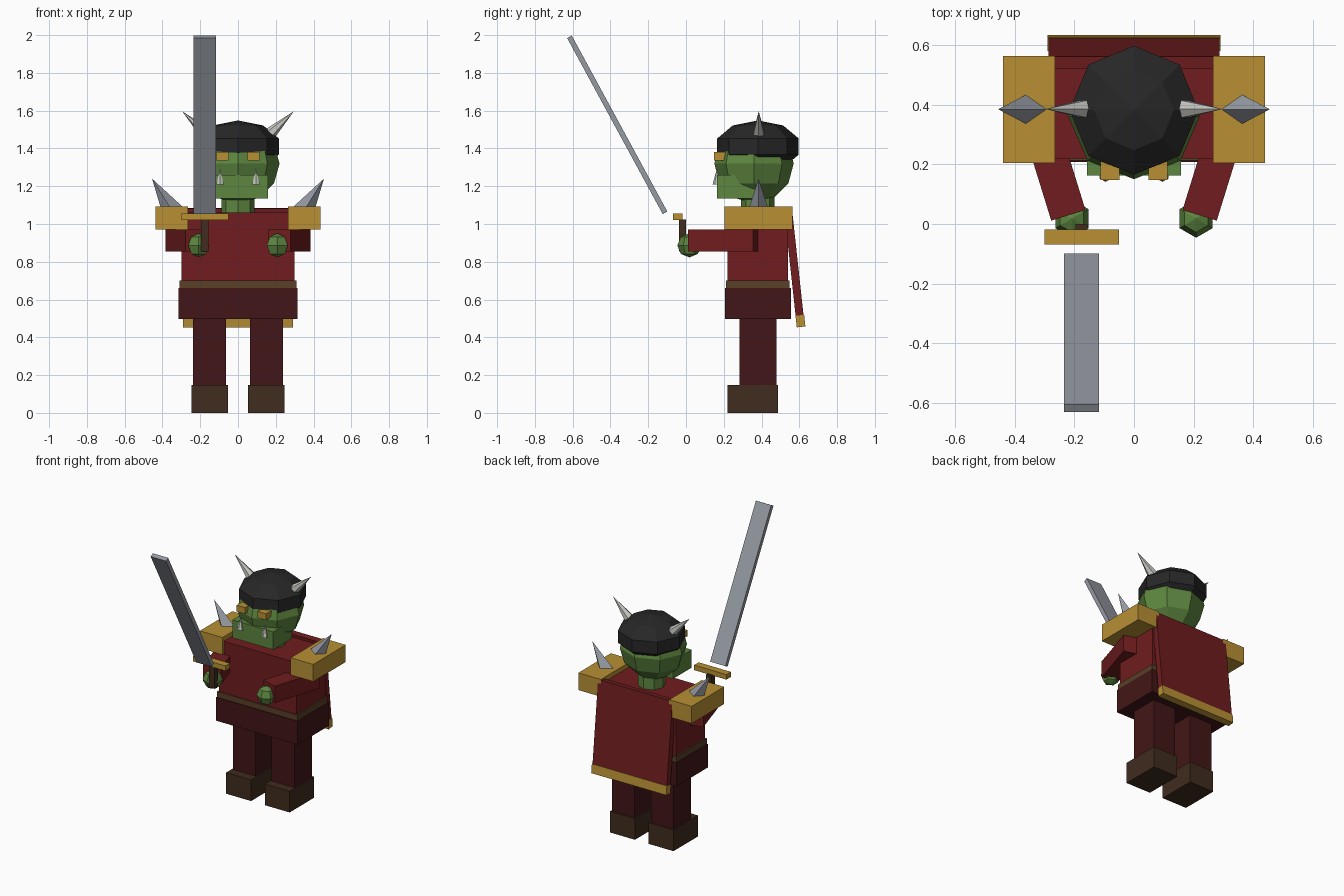
import bpy
from math import radians
from mathutils import Vector

if "Cube" in bpy.data.objects:
    bpy.data.objects.remove(bpy.data.objects["Cube"])

COLORS = {
    "red": (0.16, 0.012, 0.013), "dark_red": (0.055, 0.008, 0.009),
    "brown": (0.05, 0.025, 0.013), "belt_brown": (0.10, 0.05, 0.02),
    "gold": (0.48, 0.28, 0.035), "green": (0.11, 0.24, 0.05),
    "black": (0.02, 0.02, 0.02), "steel": (0.30, 0.32, 0.36),
    "bone": (0.55, 0.55, 0.52),
}
MATS = {}
for key, rgb in COLORS.items():
    MATS[key] = bpy.data.materials.new(key)
    MATS[key].diffuse_color = (*rgb, 1)


def finish(name, color):
    ob = bpy.context.object
    ob.name = name
    ob.data.materials.append(MATS[color])
    return ob


def box(name, color, center, size, rot=(0, 0, 0)):
    bpy.ops.mesh.primitive_cube_add(size=1, location=center, rotation=[radians(a) for a in rot])
    bpy.context.object.scale = size
    return finish(name, color)


def span(name, color, x, y, z):
    """Box from its (min, max) range on each axis."""
    r = (x, y, z)
    return box(name, color, [(a + b) / 2 for a, b in r], [b - a for a, b in r])


def ball(name, color, center, scale, segments, rings):
    bpy.ops.mesh.primitive_uv_sphere_add(segments=segments, ring_count=rings, radius=1, location=center)
    bpy.context.object.scale = scale
    return finish(name, color)


def spike(name, color, base, tip, radius, sides):
    base, tip = Vector(base), Vector(tip)
    axis = tip - base
    bpy.ops.mesh.primitive_cone_add(vertices=sides, radius1=radius, radius2=0, depth=axis.length,
                                    location=(base + tip) / 2,
                                    rotation=axis.to_track_quat('Z', 'Y').to_euler())
    return finish(name, color)


# Body
span("torso", "red", (-0.30, 0.30), (0.22, 0.54), (0.68, 1.06))
span("belt", "belt_brown", (-0.31, 0.31), (0.212, 0.548), (0.65, 0.70))
span("skirt", "dark_red", (-0.315, 0.315), (0.207, 0.555), (0.497, 0.66))

# Neck and head
bpy.ops.mesh.primitive_cylinder_add(vertices=8, radius=0.088, depth=0.14, location=(0, 0.38, 1.09))
finish("neck", "green")
ball("head", "green", (0, 0.36, 1.32), (0.22, 0.21, 0.21), 8, 6)
span("jaw", "green", (-0.158, 0.158), (0.163, 0.37), (1.135, 1.26))
ball("helmet", "black", (0, 0.381, 1.41), (0.227, 0.227, 0.138), 8, 5)

# Cape, leaning outwards towards the hem
TILT = 6.2
box("cape", "red", (0, 0.572, 0.785), (0.574, 0.042, 0.60), (TILT, 0, 0))
box("cape_hem", "gold", (0, 0.606, 0.486), (0.58, 0.046, 0.062), (TILT, 0, 0))

# Paired parts
for side, s in (("right", -1), ("left", 1)):
    box(f"{side}_boot", "brown", (s * 0.149, 0.354, 0.074), (0.192, 0.268, 0.148))
    box(f"{side}_leg", "dark_red", (s * 0.15, 0.38, 0.32), (0.175, 0.196, 0.37))
    box(f"{side}_arm", "red", (s * 0.273, 0.201, 0.912), (0.12, 0.36, 0.116), (0, 0, -s * 17.2))
    ball(f"{side}_hand", "green", (s * 0.208, 0.018, 0.887), (0.064, 0.064, 0.064), 6, 4)
    box(f"{side}_shoulder_pad", "gold", (s * 0.351, 0.384, 1.032), (0.174, 0.358, 0.12))
    spike(f"{side}_shoulder_spike", "steel", (s * 0.338, 0.384, 1.053), (s * 0.455, 0.384, 1.24), 0.061, 4)
    spike(f"{side}_horn", "bone", (s * 0.145, 0.385, 1.455), (s * 0.296, 0.385, 1.597), 0.04, 6)
    box(f"{side}_eye", "gold", (s * 0.081, 0.178, 1.358), (0.064, 0.062, 0.044))
    spike(f"{side}_tusk", "bone", (s * 0.095, 0.164, 1.21), (s * 0.095, 0.164, 1.295), 0.023, 6)

# Sword held in the right hand
span("sword_grip", "brown", (-0.196, -0.156), (-0.038, 0.0), (0.855, 1.025))
span("sword_guard", "gold", (-0.30, -0.05), (-0.068, -0.018), (1.02, 1.055))
box("sword_blade", "steel", (-0.176, -0.364, 1.525), (0.118, 0.028, 1.06), (28.5, 0, 0))

for m in bpy.data.materials:
    if m.users and not m.is_grease_pencil:
        m.use_nodes = True
        m.node_tree.nodes["Principled BSDF"].inputs["Base Color"].default_value = m.diffuse_color
